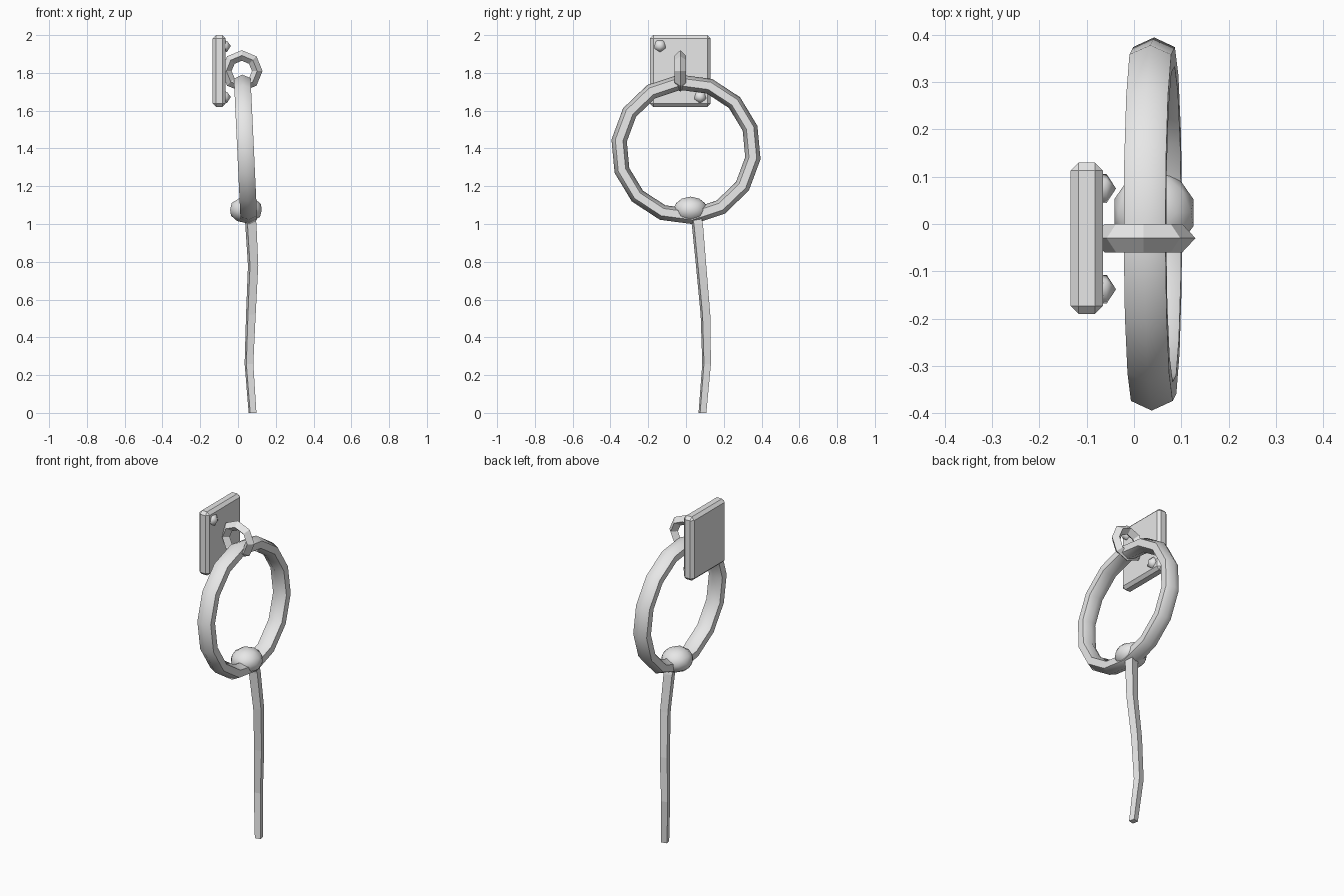
import bpy, bmesh, math
from mathutils import Vector, Matrix

if "Cube" in bpy.data.objects:
    bpy.data.objects.remove(bpy.data.objects["Cube"])

grey = bpy.data.materials.new("light_grey")
grey.diffuse_color = (0.8, 0.8, 0.8, 1)
grey.use_nodes = True
grey.node_tree.nodes["Principled BSDF"].inputs["Base Color"].default_value = grey.diffuse_color


def finish(name, bm, smooth_angle=None):
    """Turn a bmesh into a named object with the grey material."""
    bmesh.ops.recalc_face_normals(bm, faces=bm.faces)
    mesh = bpy.data.meshes.new(name)
    bm.to_mesh(mesh)
    bm.free()
    mesh.materials.append(grey)
    obj = bpy.data.objects.new(name, mesh)
    bpy.context.collection.objects.link(obj)
    if smooth_angle:
        bpy.ops.object.select_all(action='DESELECT')
        bpy.context.view_layer.objects.active = obj
        obj.select_set(True)
        bpy.ops.object.shade_smooth_by_angle(angle=math.radians(smooth_angle))
    return obj


def loft(bm, loops, closed):
    """Bridge equal-sized vertex loops with quads."""
    n = len(loops[0])
    pairs = list(zip(loops, loops[1:]))
    if closed:
        pairs.append((loops[-1], loops[0]))
    for a, b in pairs:
        for i in range(n):
            j = (i + 1) % n
            bm.faces.new((a[i], a[j], b[j], b[i]))


def ring(name, centre, u, v, major, radial, axial, segments, sides, phase, smooth):
    """Faceted ring in the plane of u and v."""
    bm = bmesh.new()
    c, u, v = Vector(centre), Vector(u), Vector(v)
    w = u.cross(v)
    loops = []
    for s in range(segments):
        a = phase + math.tau * s / segments
        out = u * math.cos(a) + v * math.sin(a)
        loops.append([bm.verts.new(c + out * (major + radial * math.cos(b)) + w * axial * math.sin(b))
                      for b in (math.tau * k / sides for k in range(sides))])
    loft(bm, loops, True)
    return finish(name, bm, smooth)


# Wall plate with chamfered edges
bm = bmesh.new()
bmesh.ops.create_cube(bm, size=1, matrix=Matrix.Translation((-0.1, -0.03, 1.81))
                      @ Matrix.Diagonal((0.068, 0.32, 0.38, 1)))
bmesh.ops.bevel(bm, geom=bm.edges[:], offset=0.017, segments=1, affect='EDGES')
finish("wall_plate", bm)

# Five-sided rivets at opposite corners
for name, y, z in (("upper_rivet", -0.138, 1.943), ("lower_rivet", 0.075, 1.673)):
    bm = bmesh.new()
    bmesh.ops.create_icosphere(bm, subdivisions=1, radius=0.036,
                               matrix=Matrix.Translation((-0.074, y, z)) @ Matrix.Rotation(math.pi / 2, 4, 'Y'))
    finish(name, bm, 50)

# Small mounting ring and large hanging ring
ring("mounting_ring", (0.02, -0.03, 1.81), (1, 0, 0), (0, 0, 1), 0.082, 0.028, 0.03, 8, 4, 0, 30)
t = 0.047
ring("hanging_ring", (0.04, 0, 1.395), (0, 1, 0), (-math.sin(t), 0, math.cos(t)),
     0.357, 0.041, 0.051, 14, 6, math.radians(-7.5), 62)

# Knot around the bottom of the large ring
bm = bmesh.new()
bmesh.ops.create_icosphere(bm, subdivisions=2, radius=1,
                           matrix=Matrix.Translation((0.042, 0.024, 1.075)) @ Matrix.Diagonal((0.088, 0.092, 0.07, 1)))
finish("knot", bm, 40)

# Square hanging strap: x, y, z, width at each bend
path = ((0.058, 0.045, 1.06, 0.05), (0.068, 0.06, 1.0, 0.049), (0.080, 0.08, 0.78, 0.045),
        (0.068, 0.103, 0.52, 0.042), (0.058, 0.109, 0.26, 0.038), (0.077, 0.087, 0.0, 0.034))
bm = bmesh.new()
loops = []
for x, y, z, width in path:
    r = width / math.sqrt(2)
    angles = [math.radians(45 + 14 + 90 * k) for k in range(4)]
    loops.append([bm.verts.new((x + r * math.cos(a), y + r * math.sin(a), z)) for a in angles])
loft(bm, loops, False)
bm.faces.new(loops[0])
bm.faces.new(loops[-1])
finish("strap", bm)
